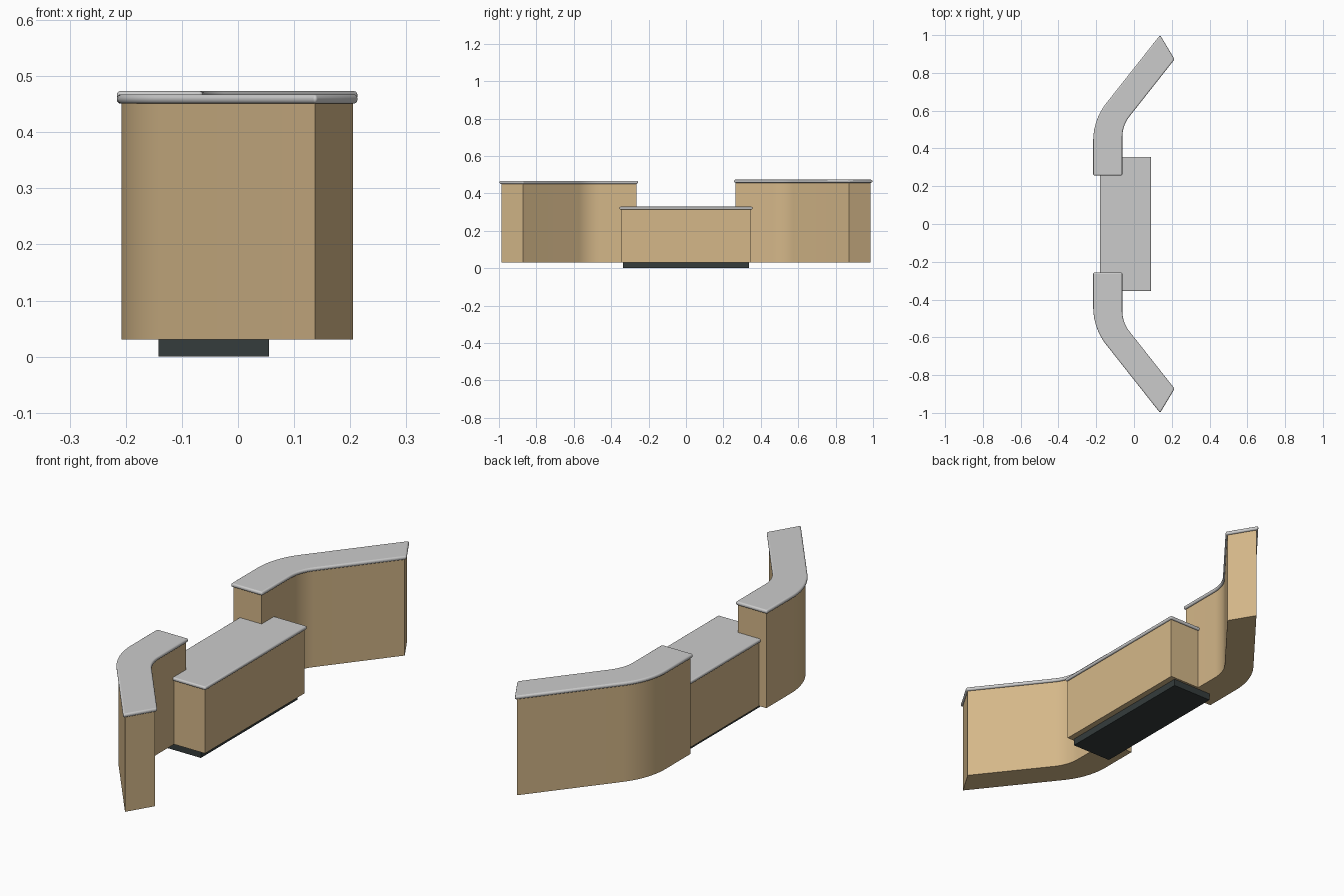
import bpy, bmesh, math
from mathutils import Vector

if "Cube" in bpy.data.objects:
    bpy.data.objects.remove(bpy.data.objects["Cube"])


def material(name, rgb):
    m = bpy.data.materials.new(name)
    m.diffuse_color = (*rgb, 1)
    m.use_nodes = True
    m.node_tree.nodes["Principled BSDF"].inputs["Base Color"].default_value = m.diffuse_color
    return m


WOOD = material("tan_wood", (0.66, 0.475, 0.25))
TOP = material("light_grey_top", (0.60, 0.60, 0.60))
DARK = material("dark_plinth", (0.035, 0.045, 0.045))


def inset(pts, d):
    """Move every side of a counter-clockwise outline inward by d."""
    out = []
    for i, p in enumerate(pts):
        a = (p - pts[i - 1]).normalized()
        b = (pts[(i + 1) % len(pts)] - p).normalized()
        na, nb = Vector((-a.y, a.x)), Vector((-b.y, b.x))
        out.append(p + (na + nb) * d / (1 + na.dot(nb)))
    return out


def fillet(pts, radii, seg=12):
    """Replace the corners listed in radii {index: tangent length} by curves."""
    out = []
    for i, p in enumerate(pts):
        if i not in radii:
            out.append(p)
            continue
        u = (pts[i - 1] - p).normalized()
        v = (pts[(i + 1) % len(pts)] - p).normalized()
        t = radii[i]
        half = u.angle(v) / 2
        r = t * math.tan(half)
        c = p + (u + v).normalized() * (t / math.cos(half))
        s, e = p + u * t - c, p + v * t - c
        ang = s.angle_signed(e)
        for k in range(seg + 1):
            q = -ang * k / seg
            out.append(c + Vector((s.x * math.cos(q) - s.y * math.sin(q),
                                   s.x * math.sin(q) + s.y * math.cos(q))))
    return out


def prism(name, pts, z0, z1, mat, bevel=0):
    bm = bmesh.new()
    f = bm.faces.new([bm.verts.new((p.x, p.y, z0)) for p in pts])
    ext = bmesh.ops.extrude_face_region(bm, geom=[f])["geom"]
    top = [v for v in ext if isinstance(v, bmesh.types.BMVert)]
    bmesh.ops.translate(bm, verts=top, vec=(0, 0, z1 - z0))
    bmesh.ops.recalc_face_normals(bm, faces=bm.faces)
    me = bpy.data.meshes.new(name)
    bm.to_mesh(me)
    bm.free()
    me.materials.append(mat)
    ob = bpy.data.objects.new(name, me)
    bpy.context.collection.objects.link(ob)
    if bevel:
        b = ob.modifiers.new("rounded_edge", "BEVEL")
        b.width, b.segments = bevel, 4
        b.limit_method, b.angle_limit = "ANGLE", math.radians(30)
    bpy.ops.object.select_all(action="DESELECT")
    ob.select_set(True)
    bpy.context.view_layer.objects.active = ob
    bpy.ops.object.shade_smooth_by_angle(angle=math.radians(35))
    return ob


def rect(x0, x1, y):
    return [Vector(p) for p in ((x0, -y), (x1, -y), (x1, y), (x0, y))]


# Low middle counter on its recessed plinth
prism("plinth", rect(-0.142, 0.055, 0.338), 0, 0.031, DARK)
prism("middle_body", rect(-0.172, 0.082, 0.348), 0.031, 0.314, WOOD)
prism("middle_top", rect(-0.18, 0.09, 0.356), 0.314, 0.329, TOP, 0.006)

# Two bent wings, mirrored across y; the rear one is slightly taller
wing = [Vector(p) for p in ((-0.216, 0.257), (-0.062, 0.257), (-0.062, 0.521),
                            (0.215, 0.872), (0.138, 1.0), (-0.216, 0.552))]
bends = {2: 0.062, 5: 0.112}
for side, sign, z in (("front", -1, 0.451), ("rear", 1, 0.457)):
    def flip(pts):
        return [Vector((p.x, p.y * sign)) for p in pts]
    prism(side + "_wing_body", flip(fillet(inset(wing, 0.008), bends)), 0.031, z, WOOD)
    prism(side + "_wing_top", flip(fillet(wing, bends)), z, z + 0.0165, TOP, 0.007)
